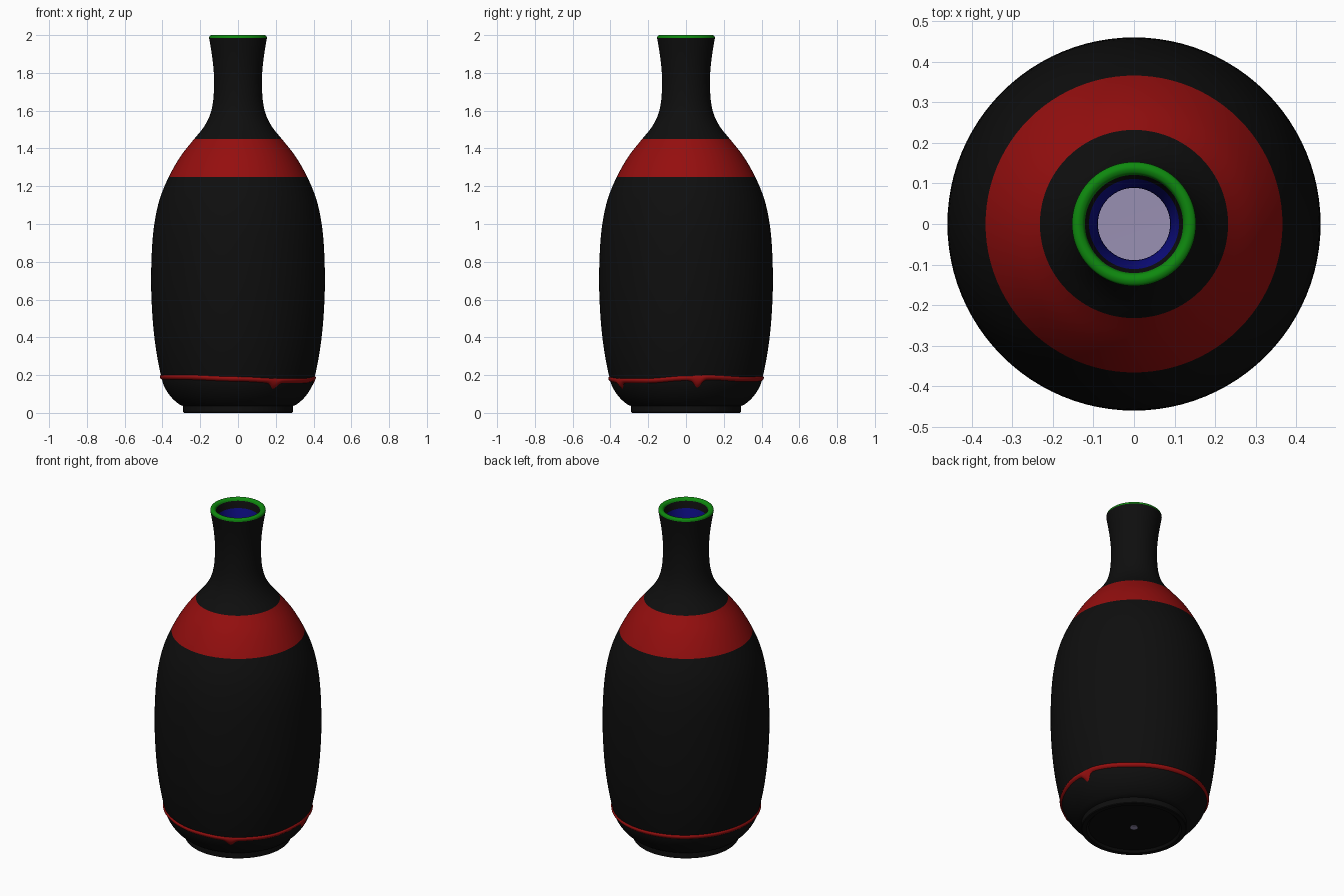
import bpy, bmesh, math

if "Cube" in bpy.data.objects:
    bpy.data.objects.remove(bpy.data.objects["Cube"])

def material(name, rgb):
    m = bpy.data.materials.new(name)
    m.diffuse_color = (*rgb, 1)
    m.use_nodes = True
    m.node_tree.nodes["Principled BSDF"].inputs["Base Color"].default_value = m.diffuse_color
    return m

BLACK = material("black glaze", (0.0045, 0.0045, 0.0045))
RED = material("red glaze", (0.3, 0.0045, 0.0045))
GREEN = material("green rim", (0.0045, 0.25, 0.0045))
BLUE = material("blue inner glaze", (0.0045, 0.0045, 0.25))
PALE = material("pale lavender", (0.32, 0.28, 0.45))

def smooth_curve(pts, steps=5):
    """Catmull-Rom curve through (radius, height) points."""
    p = [pts[0]] + pts + [pts[-1]]
    out = []
    for i in range(1, len(p) - 2):
        for s in range(steps):
            t = s / steps
            out.append(tuple(0.5 * (2 * b + (c - a) * t + (2 * a - 5 * b + 4 * c - d) * t * t
                                    + (3 * b - a - 3 * c + d) * t ** 3)
                             for a, b, c, d in zip(p[i - 1], p[i], p[i + 1], p[i + 2])))
    return out + [pts[-1]]

def ring_surface(name, rows, mats, pick=None):
    """Bridge closed rings of points into a surface; pick chooses the material from the height."""
    bm = bmesh.new()
    rings = [[bm.verts.new(co) for co in row] for row in rows]
    n = len(rows[0])
    for low, high in zip(rings, rings[1:]):
        for k in range(n):
            j = (k + 1) % n
            f = bm.faces.new((low[k], low[j], high[j], high[k]))
            if pick:
                f.material_index = pick(f.calc_center_median().z)
    bmesh.ops.remove_doubles(bm, verts=bm.verts, dist=1e-5)
    mesh = bpy.data.meshes.new(name)
    bm.to_mesh(mesh)
    bm.free()
    for m in mats:
        mesh.materials.append(m)
    ob = bpy.data.objects.new(name, mesh)
    bpy.context.collection.objects.link(ob)
    bpy.ops.object.select_all(action='DESELECT')
    ob.select_set(True)
    bpy.context.view_layer.objects.active = ob
    bpy.ops.object.shade_smooth_by_angle(angle=math.radians(35))
    return ob

def lathe(name, profile, mats, pick=None, n=96):
    rows = [[(r * math.cos(k * math.tau / n), r * math.sin(k * math.tau / n), z)
             for k in range(n)] for r, z in profile]
    return ring_surface(name, rows, mats, pick)

# Outer wall with the red shoulder band
outer = smooth_curve([(0.29, 0.036), (0.315, 0.048), (0.355, 0.085), (0.388, 0.135), (0.406, 0.19),
                      (0.43, 0.31), (0.446, 0.43), (0.456, 0.56), (0.46, 0.7), (0.456, 0.86),
                      (0.443, 1.0), (0.415, 1.13), (0.366, 1.25), (0.303, 1.36), (0.232, 1.45),
                      (0.187, 1.505), (0.153, 1.565), (0.134, 1.635), (0.127, 1.72),
                      (0.128, 1.8), (0.136, 1.88), (0.147, 1.95), (0.153, 1.984)])
lathe("bottle_wall", outer, [BLACK, RED], lambda z: 1 if 1.25 < z < 1.45 else 0)

# Foot ring with a shallow recess underneath
lathe("foot", [(0, 0.012), (0.25, 0.012), (0.262, 0), (0.286, 0), (0.29, 0.004), (0.29, 0.036)], [BLACK])
lathe("base_dot", [(0, 0.007), (0.021, 0.007), (0.021, 0.012)], [PALE], n=32)

# Rounded rim and the dark collar just inside the mouth
lathe("rim", smooth_curve([(0.153, 1.984), (0.15, 1.995), (0.138, 2.0), (0.126, 1.995), (0.121, 1.985)]), [GREEN])
lathe("mouth_collar", [(0.121, 1.985), (0.117, 1.972), (0.111, 1.945)], [BLACK])

# Hollow inside and its floor
inner = smooth_curve([(0.111, 1.945), (0.098, 1.87), (0.09, 1.79), (0.09, 1.71), (0.097, 1.62),
                      (0.12, 1.55), (0.2, 1.44), (0.32, 1.25), (0.4, 1.0), (0.42, 0.7),
                      (0.39, 0.3), (0.34, 0.14), (0.25, 0.07)])
lathe("inner_wall", inner, [BLUE])
lathe("inner_floor", [(0.25, 0.07), (0, 0.06)], [PALE])

# Raised, wavy glaze edge with two drips
LINE = [(-180, 0.188), (-130, 0.188), (-90, 0.179), (-60, 0.17), (-30, 0.17),
        (0, 0.183), (15, 0.188), (50, 0.178), (110, 0.184), (180, 0.188)]
DRIPS = [(-61, 0.032), (9, 0.042)]

def wall_radius(z):
    for (r0, z0), (r1, z1) in zip(outer, outer[1:]):
        if z0 <= z <= z1:
            return r0 + (r1 - r0) * (z - z0) / (z1 - z0)

def edge_height(a):
    for (a0, z0), (a1, z1) in zip(LINE, LINE[1:]):
        if a0 <= a <= a1:
            t = (a - a0) / (a1 - a0)
            return z0 + (z1 - z0) * t * t * (3 - 2 * t)

SEGMENTS, ACROSS = 240, 6
edge_rows = []
for i in range(ACROSS + 1):
    v = i / ACROSS
    row = []
    for k in range(SEGMENTS):
        a = -180 + 360 * k / SEGMENTS
        mid = edge_height(a)
        drop = sum(d * math.exp(-((a - c) / 3.4) ** 2) for c, d in DRIPS)
        low, high = mid - 0.013 - drop, mid + 0.013
        z = low + (high - low) * v
        r = wall_radius(z) - 0.001 + 0.009 * math.sin(math.pi * v) ** 0.6 if 0 < v < 1 else wall_radius(z) - 0.001
        row.append((r * math.cos(math.radians(a)), r * math.sin(math.radians(a)), z))
    edge_rows.append(row)
ring_surface("glaze_drip_edge", edge_rows, [RED])

# Make face directions point out of the wall and into the hollow
for name in ("inner_floor", "inner_wall", "mouth_collar"):
    mesh = bpy.data.objects[name].data
    bm = bmesh.new()
    bm.from_mesh(mesh)
    for f in bm.faces:
        c = f.calc_center_median()
        toward = f.normal.z if name == "inner_floor" else -(f.normal.x * c.x + f.normal.y * c.y)
        if toward < 0:
            f.normal_flip()
    bm.to_mesh(mesh)
    bm.free()
